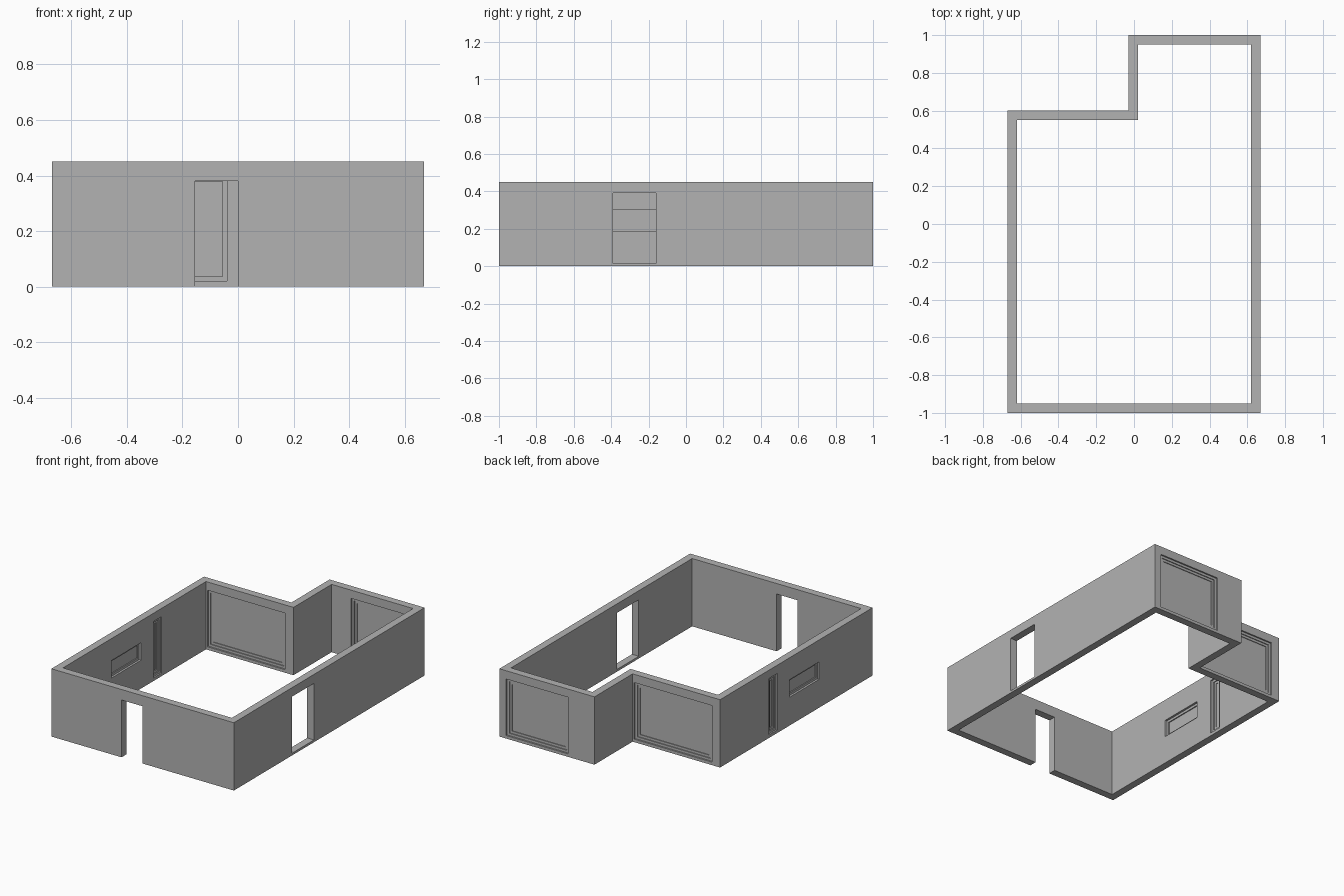
import bpy
import bmesh
from mathutils import Vector

if "Cube" in bpy.data.objects:
    bpy.data.objects.remove(bpy.data.objects["Cube"], do_unlink=True)

HEIGHT, WALL = 0.45, 0.05
STEP = 0.016

# One plain grey plaster colour
grey = bpy.data.materials.new("wall_grey")
grey.use_nodes = True
colour = (0.45, 0.45, 0.45, 1)
grey.diffuse_color = colour
grey.node_tree.nodes["Principled BSDF"].inputs["Base Color"].default_value = colour


def finish(name, bm):
    bmesh.ops.recalc_face_normals(bm, faces=bm.faces)
    mesh = bpy.data.meshes.new(name)
    bm.to_mesh(mesh)
    bm.free()
    mesh.materials.append(grey)
    obj = bpy.data.objects.new(name, mesh)
    bpy.context.collection.objects.link(obj)
    return obj


def add_box(bm, axis, centre, depth, a0, a1, z0, z1):
    """Box running a0..a1 along the wall; axis is the wall's thickness axis."""
    size, mid = Vector((0, 0, z1 - z0)), Vector((0, 0, (z0 + z1) / 2))
    size[axis], mid[axis] = depth, centre
    size[1 - axis], mid[1 - axis] = a1 - a0, (a0 + a1) / 2
    made = bmesh.ops.create_cube(bm, size=1)["verts"]
    for v in made:
        v.co = Vector(c * s for c, s in zip(v.co, size)) + mid


def window(name, axis, centre, a0, a1, z0, z1, depths):
    """Nested frames, each thinner than the last, around a solid pane."""
    bm = bmesh.new()
    for depth in depths:
        add_box(bm, axis, centre, depth, a0, a0 + STEP, z0, z1)
        add_box(bm, axis, centre, depth, a1 - STEP, a1, z0, z1)
        a0, a1 = a0 + STEP, a1 - STEP
        add_box(bm, axis, centre, depth, a0, a1, z0, z0 + STEP)
        add_box(bm, axis, centre, depth, a0, a1, z1 - STEP, z1)
        z0, z1 = z0 + STEP, z1 - STEP
    add_box(bm, axis, centre, 0.008, a0, a1, z0, z1)
    finish(name, bm)


# Walls: L-shaped outline and its inner offset, extruded up
outer = [(-0.67, -1), (0.67, -1), (0.67, 1), (-0.028, 1), (-0.028, 0.6), (-0.67, 0.6)]
inner = [(-0.62, -0.95), (0.62, -0.95), (0.62, 0.95), (0.022, 0.95), (0.022, 0.55), (-0.62, 0.55)]
bm = bmesh.new()
ring_out = [bm.verts.new((x, y, 0)) for x, y in outer]
ring_in = [bm.verts.new((x, y, 0)) for x, y in inner]
for i in range(len(outer)):
    j = (i + 1) % len(outer)
    bm.faces.new((ring_out[i], ring_out[j], ring_in[j], ring_in[i]))
extruded = bmesh.ops.extrude_face_region(bm, geom=bm.faces[:])["geom"]
tops = [g for g in extruded if isinstance(g, bmesh.types.BMVert)]
bmesh.ops.translate(bm, verts=tops, vec=(0, 0, HEIGHT))
walls = finish("walls", bm)

# Openings: thickness axis, wall centre, extent along the wall, bottom, top
doors = [
    (1, -0.975, -0.155, 0.0, -0.1, 0.38),
    (0, 0.645, -0.39, -0.16, 0.015, 0.39),
]
full, slim = (0.03, 0.018), (0.022,)
windows = {
    "back_window_left": ((1, 0.975, 0.165, 0.62, 0.02, 0.395), full),
    "back_window_right": ((1, 0.575, -0.61, -0.04, 0.02, 0.395), full),
    "narrow_side_window": ((0, -0.645, 0.0, 0.085, 0.02, 0.395), full),
    "small_side_window": ((0, -0.645, -0.44, -0.13, 0.188, 0.304), slim),
}

# Cut all openings through the walls
bm = bmesh.new()
for axis, centre, *extent in doors + [w[0] for w in windows.values()]:
    add_box(bm, axis, centre, WALL + 0.02, *extent)
cutter = finish("opening_cutter", bm)
cutter.hide_render = True
cut = walls.modifiers.new("openings", "BOOLEAN")
cut.operation, cut.solver, cut.object = "DIFFERENCE", "EXACT", cutter
depsgraph = bpy.context.evaluated_depsgraph_get()
carved = bpy.data.meshes.new_from_object(walls.evaluated_get(depsgraph))
walls.modifiers.clear()
walls.data = carved
bpy.data.objects.remove(cutter, do_unlink=True)

# Stepped frames and panes
for name, (place, depths) in windows.items():
    window(name, *place, depths)
